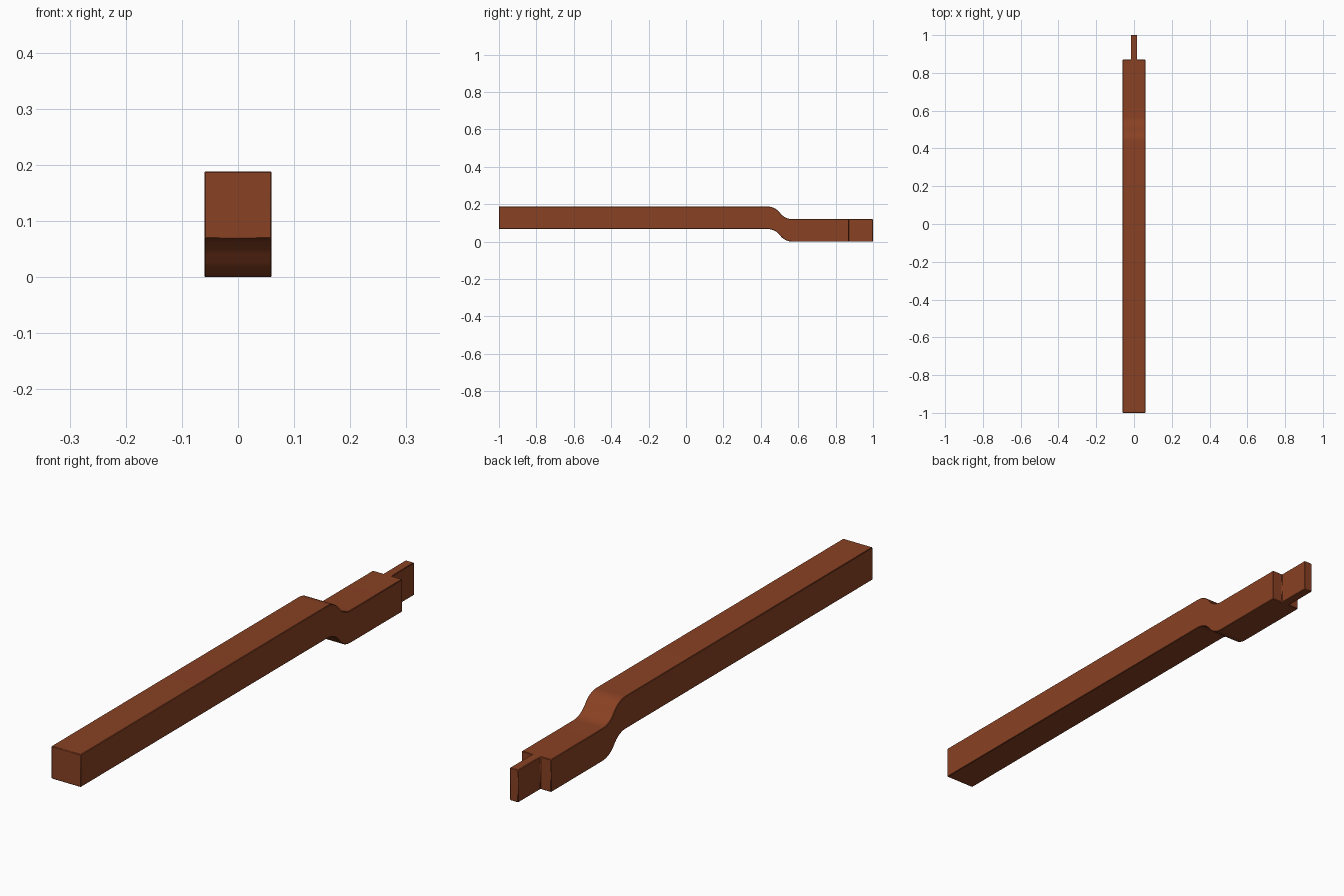
import bpy, bmesh, math

if "Cube" in bpy.data.objects:
    bpy.data.objects.remove(bpy.data.objects["Cube"])

HALF_W, TENON_W = 0.06, 0.017
THICK, DROP = 0.12, 0.068
Y_SHOULDER = 0.87
CURVE_START, CURVE_END = 0.435, 0.57

wood = bpy.data.materials.new("reddish_brown_wood")
wood.diffuse_color = (0.25, 0.053, 0.017, 1)
wood.use_nodes = True
wood.node_tree.nodes["Principled BSDF"].inputs["Base Color"].default_value = wood.diffuse_color


# underside centre line: straight, S-bend from two equal arcs, straight
def s_bend(steps=8):
    run = CURVE_END - CURVE_START
    ang = 2 * math.atan(DROP / run)
    r = run / 2 / math.sin(ang)
    half = [(r * math.sin(ang * i / steps), r * (1 - math.cos(ang * i / steps)))
            for i in range(steps + 1)]
    upper = [(CURVE_START + y, DROP - z) for y, z in half]
    lower = [(CURVE_END - y, z) for y, z in reversed(half[:-1])]
    return upper + lower


path = [(-1.0, DROP)] + s_bend() + [(Y_SHOULDER, 0.0)]
xs = [-HALF_W, -TENON_W, TENON_W, HALF_W]

bm = bmesh.new()
rows = []
for y, z in path:
    rows.append(([bm.verts.new((x, y, z)) for x in xs],
                 [bm.verts.new((x, y, z + THICK)) for x in xs]))

# top, bottom and side skins along the path
for (b0, t0), (b1, t1) in zip(rows, rows[1:]):
    for i in range(3):
        bm.faces.new((t0[i], t0[i + 1], t1[i + 1], t1[i]))
        bm.faces.new((b0[i], b1[i], b1[i + 1], b0[i + 1]))
    for i in (0, 3):
        bm.faces.new((b0[i], t0[i], t1[i], b1[i]))

# end caps; the middle strip of the back end continues as the tenon
b, t = rows[0]
for i in range(3):
    bm.faces.new((b[i], b[i + 1], t[i + 1], t[i]))
b, t = rows[-1]
for i in (0, 2):
    bm.faces.new((b[i], b[i + 1], t[i + 1], t[i]))
ring = [b[1], b[2], t[2], t[1]]
tip = [bm.verts.new((v.co.x, 1.0, v.co.z)) for v in ring]
for i in range(4):
    j = (i + 1) % 4
    bm.faces.new((ring[i], ring[j], tip[j], tip[i]))
bm.faces.new(tip)

bmesh.ops.recalc_face_normals(bm, faces=bm.faces)
# merge the coplanar strips into clean faces
bmesh.ops.dissolve_limit(bm, angle_limit=math.radians(0.5),
                         verts=bm.verts, edges=bm.edges)

mesh = bpy.data.meshes.new("bent_beam_with_tenon")
bm.to_mesh(mesh)
bm.free()
mesh.materials.append(wood)
beam = bpy.data.objects.new("bent_beam_with_tenon", mesh)
bpy.context.collection.objects.link(beam)

# slightly eased edges
bevel = beam.modifiers.new("eased_edges", 'BEVEL')
bevel.width = 0.002
bevel.segments = 1
bevel.limit_method = 'ANGLE'
bevel.angle_limit = math.radians(40)

bpy.context.view_layer.objects.active = beam
beam.select_set(True)
bpy.ops.object.shade_smooth_by_angle(angle=math.radians(30))
